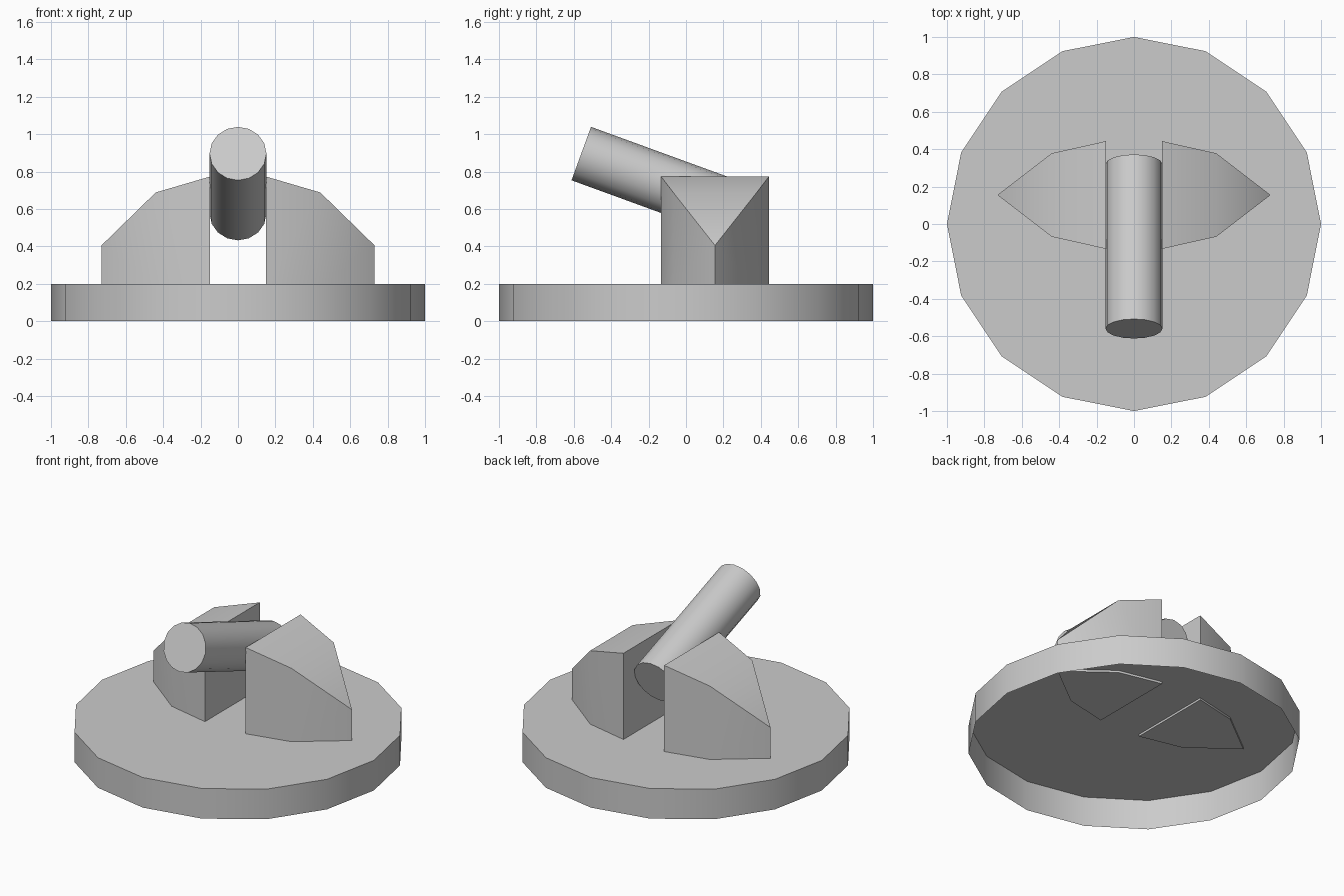
import bpy, bmesh
from math import radians
from mathutils import Matrix, Vector

if "Cube" in bpy.data.objects:
    bpy.data.objects.remove(bpy.data.objects["Cube"])


def add_object(name, bm):
    mesh = bpy.data.meshes.new(name)
    bm.to_mesh(mesh)
    bm.free()
    obj = bpy.data.objects.new(name, mesh)
    bpy.context.collection.objects.link(obj)
    bpy.ops.object.select_all(action='DESELECT')
    obj.select_set(True)
    bpy.context.view_layer.objects.active = obj
    bpy.ops.object.shade_smooth_by_angle(angle=radians(30))
    return obj


def cylinder(name, radius, depth, matrix, sides=16, open_bottom=False):
    bm = bmesh.new()
    bmesh.ops.create_cone(bm, cap_ends=True, segments=sides, radius1=radius,
                          radius2=radius, depth=depth, matrix=matrix)
    bmesh.ops.recalc_face_normals(bm, faces=bm.faces)
    if open_bottom:
        caps = [f for f in bm.faces if f.normal.z < -0.9]
        bmesh.ops.delete(bm, geom=caps, context='FACES_ONLY')
    return add_object(name, bm)


def bracket(name, side):
    # Stations outward from the barrel: x, half depth, top height
    stations = [(0.15, 0.288, 0.773), (0.44, 0.223, 0.688), (0.73, 0.0, 0.405)]
    cy, bottom = 0.155, 0.186
    bm = bmesh.new()
    rings = []
    for x, half, top in stations:
        ys = (cy - half, cy + half) if half else (cy,)
        rings.append([(bm.verts.new((side * x, y, bottom)),
                       bm.verts.new((side * x, y, top))) for y in ys])
    # Inner flat side
    (fb, ft), (bb, bt) = rings[0]
    bm.faces.new((fb, bb, bt, ft))
    # Walls, sloping tops and underside between stations
    for a, b in zip(rings, rings[1:]):
        for i in (0, -1):
            bm.faces.new((a[i][0], b[i][0], b[i][1], a[i][1]))
        for level in (0, 1):
            bm.faces.new([p[level] for p in a] + [p[level] for p in reversed(b)])
    bmesh.ops.recalc_face_normals(bm, faces=bm.faces)
    return add_object(name, bm)


# Round base plate, hollow underneath
cylinder("base_plate", 1.0, 0.2, Matrix.Translation((0, 0, 0.1)), open_bottom=True)

# Mirrored side supports, poking slightly through the plate
bracket("right_support", 1)
bracket("left_support", -1)

# Tilted barrel held between the supports
front, back = Vector((0, -0.56, 0.896)), Vector((0, 0.32, 0.575))
axis = front - back
turn = axis.to_track_quat('Z', 'Y').to_matrix().to_4x4()
cylinder("barrel", 0.152, axis.length,
         Matrix.Translation((front + back) / 2) @ turn)
